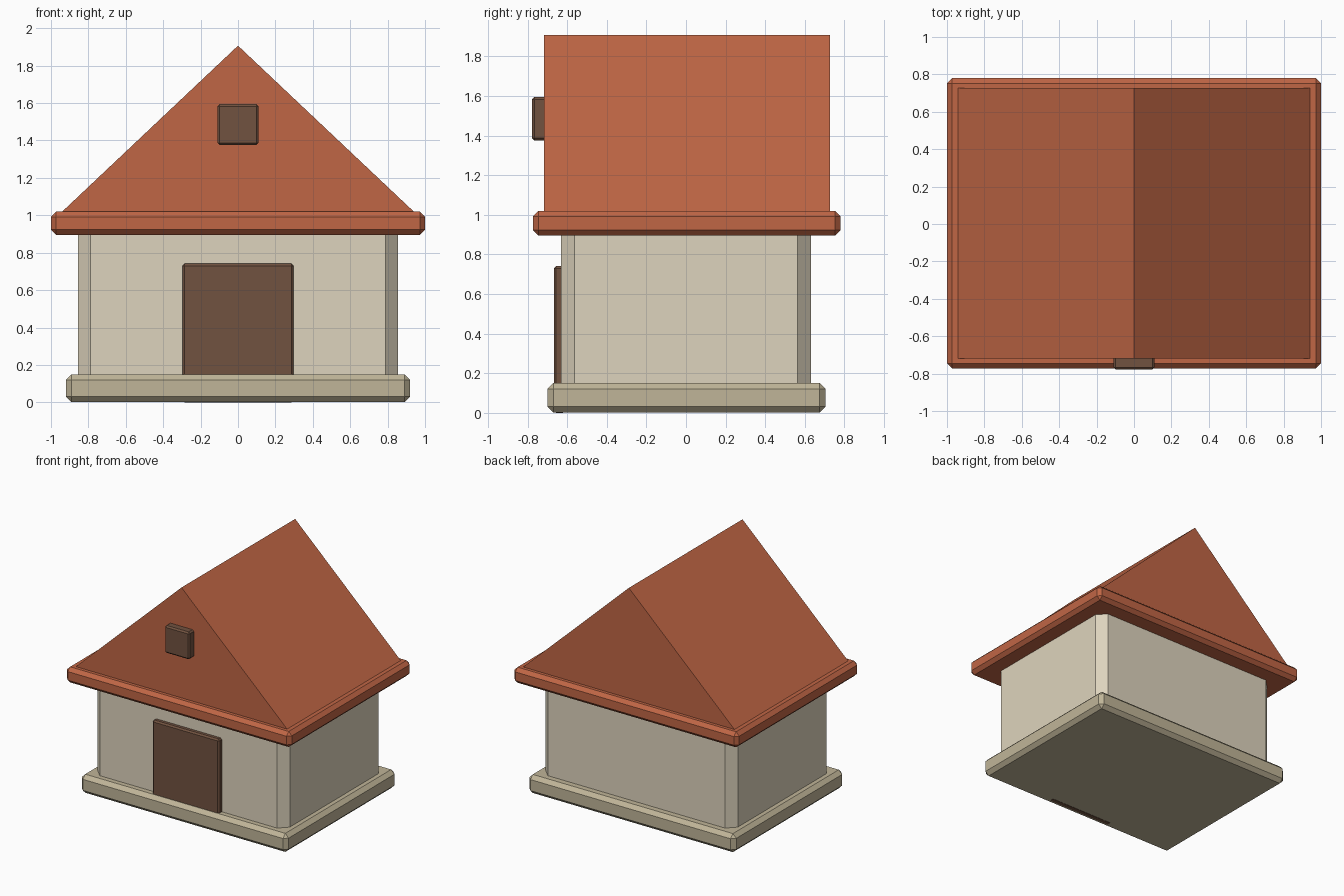
import bpy
import bmesh

cube = bpy.data.objects.get("Cube")
if cube:
    bpy.data.objects.remove(cube, do_unlink=True)


def make_material(name, rgb):
    """Flat colour given as sRGB 0-255, stored as linear values."""
    lin = [((c / 255 + 0.055) / 1.055) ** 2.4 for c in rgb]
    mat = bpy.data.materials.new(name)
    mat.use_nodes = True
    mat.diffuse_color = (*lin, 1)
    bsdf = mat.node_tree.nodes["Principled BSDF"]
    bsdf.inputs["Base Color"].default_value = (*lin, 1)
    bsdf.inputs["Roughness"].default_value = 0.9
    return mat


cream = make_material("cream plaster", (222, 212, 189))
stone = make_material("tan stone", (192, 181, 152))
tile = make_material("terracotta", (192, 102, 69))
wood = make_material("dark brown wood", (113, 82, 64))


def finish(name, bm, mat):
    bmesh.ops.recalc_face_normals(bm, faces=bm.faces)
    mesh = bpy.data.meshes.new(name)
    bm.to_mesh(mesh)
    bm.free()
    mesh.materials.append(mat)
    obj = bpy.data.objects.new(name, mesh)
    bpy.context.collection.objects.link(obj)
    return obj


def chamfered_box(name, mat, x, y, z, chamfer, upright_only=False):
    """Box spanning the x, y and z ranges, with flat chamfered edges."""
    bm = bmesh.new()
    bmesh.ops.create_cube(bm, size=1)
    for v in bm.verts:
        v.co = [(lo + hi) / 2 + c * (hi - lo)
                for c, (lo, hi) in zip(v.co, (x, y, z))]
    edges = [e for e in bm.edges if not upright_only
             or abs(e.verts[0].co.z - e.verts[1].co.z) > 0.01]
    bmesh.ops.bevel(bm, geom=edges, offset=chamfer, segments=1,
                    profile=0.5, affect='EDGES')
    return finish(name, bm, mat)


def gable_prism(name, mat, half_width, y, z):
    """Triangular roof with its ridge along y."""
    bm = bmesh.new()
    profile = [(-half_width, z[0]), (half_width, z[0]), (0, z[1])]
    front = bm.faces.new([bm.verts.new((px, y[0], pz)) for px, pz in profile])
    ext = bmesh.ops.extrude_face_region(bm, geom=[front], use_keep_orig=True)
    for v in ext["geom"]:
        if isinstance(v, bmesh.types.BMVert):
            v.co.y = y[1]
    return finish(name, bm, mat)


# Plinth and walls
chamfered_box("plinth", stone, (-0.92, 0.92), (-0.70, 0.705), (0.001, 0.15), 0.03)
chamfered_box("walls", cream, (-0.855, 0.855), (-0.63, 0.63), (0.08, 0.95),
              0.067, upright_only=True)

# Roof
chamfered_box("eaves", tile, (-1, 1), (-0.773, 0.78), (0.895, 1.02), 0.028)
gable_prism("gable_roof", tile, 0.945, (-0.718, 0.726), (1.015, 1.907))

# Door and attic shutter
chamfered_box("door", wood, (-0.297, 0.297), (-0.667, -0.61), (0, 0.742), 0.012)
chamfered_box("attic_shutter", wood, (-0.11, 0.11), (-0.778, -0.66),
              (1.375, 1.595), 0.012)
